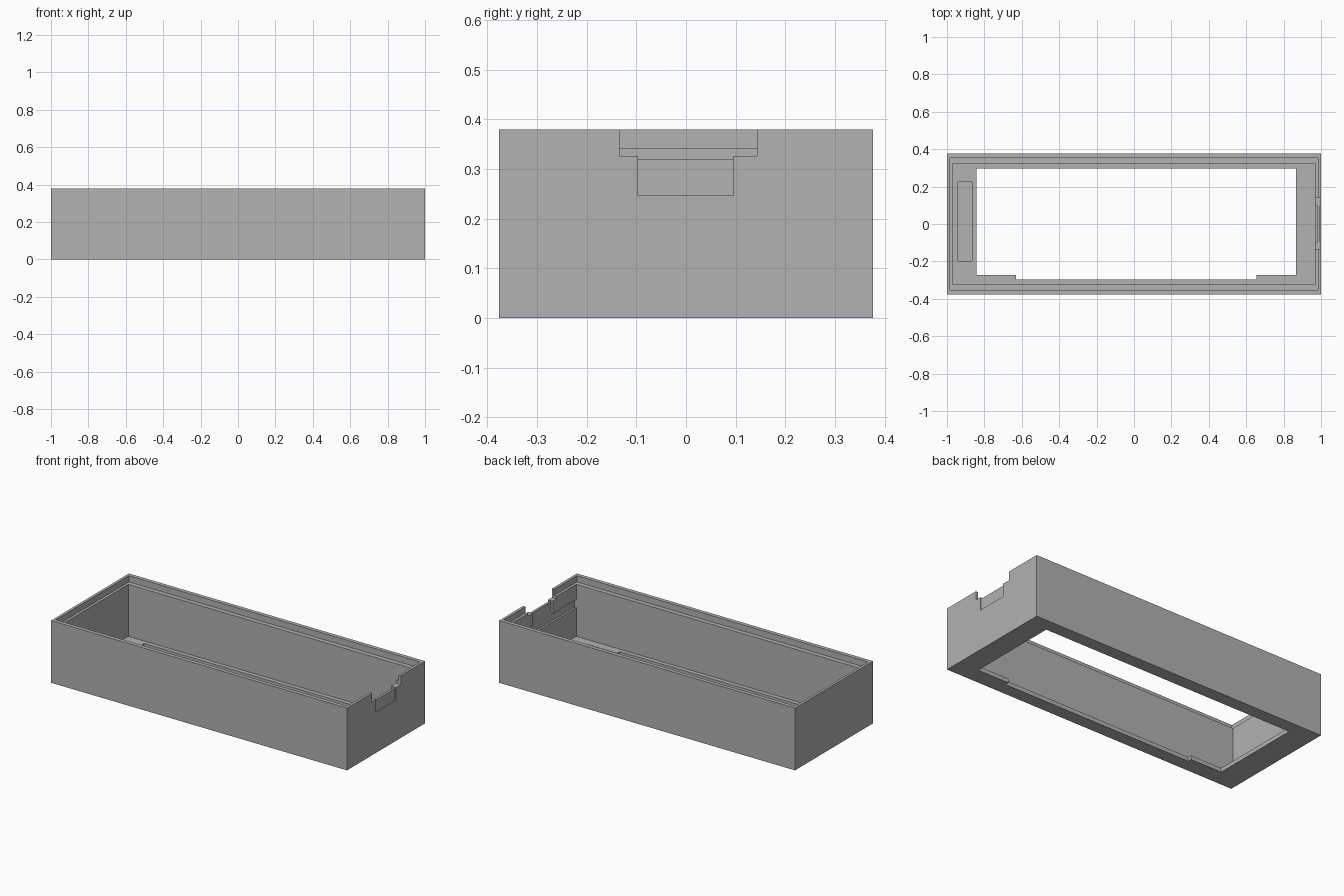
import bpy

cube = bpy.data.objects.get("Cube")
if cube:
    bpy.data.objects.remove(cube, do_unlink=True)

grey = bpy.data.materials.new("plain grey")
grey.use_nodes = True
colour = (0.445, 0.445, 0.445, 1)
grey.diffuse_color = colour
grey.node_tree.nodes["Principled BSDF"].inputs["Base Color"].default_value = colour


def box(name, x, y, z):
    """Box spanning three (low, high) ranges."""
    bpy.ops.mesh.primitive_cube_add(size=1)
    ob = bpy.context.object
    ob.name = name
    for v in ob.data.vertices:
        v.co = [r[1] if c > 0 else r[0] for c, r in zip(v.co, (x, y, z))]
    ob.data.materials.append(grey)
    return ob


def cut(target, name, x, y, z):
    """Subtract a box from the target and discard the cutter."""
    cutter = box(name, x, y, z)
    cutter.hide_render = True
    mod = target.modifiers.new(name, 'BOOLEAN')
    mod.operation = 'DIFFERENCE'
    mod.solver = 'EXACT'
    mod.object = cutter
    bpy.context.view_layer.objects.active = target
    bpy.ops.object.modifier_apply(modifier=mod.name)
    bpy.data.objects.remove(cutter, do_unlink=True)


HEIGHT, FLOOR, LEDGE = 0.38, 0.025, 0.342
TOP = 0.5
INNER_X, INNER_Y = 0.968, 0.324

case = box("case_shell", (-1, 1), (-0.376, 0.376), (0, HEIGHT))

# Hollow interior and stepped rim
cut(case, "interior", (-INNER_X, INNER_X), (-INNER_Y, INNER_Y), (FLOOR, TOP))
cut(case, "rim_step", (-0.984, 0.984), (-0.352, 0.352), (LEDGE, TOP))

# Floor window, narrowed at both front corners
cut(case, "window", (-0.842, 0.867), (-0.273, 0.297), (-0.1, 0.1))
cut(case, "window_front", (-0.63, 0.655), (-0.297, -0.25), (-0.1, 0.1))

# Shallow pocket in the floor
cut(case, "floor_pocket", (-0.943, -0.867), (-0.197, 0.225), (0.013, 0.1))

# Connector notch in the end wall, with recesses on both faces
cut(case, "wide_notch", (0.95, 1.1), (-0.134, 0.143), (0.326, TOP))
cut(case, "narrow_notch", (0.95, 1.1), (-0.097, 0.095), (0.319, TOP))
cut(case, "outer_recess", (0.994, 1.1), (-0.097, 0.095), (0.247, TOP))
cut(case, "inner_recess", (0.95, 0.98), (-0.097, 0.095), (0.22, TOP))
cut(case, "inner_groove", (0.95, 0.98), (-INNER_Y, INNER_Y), (0.2, 0.25))
